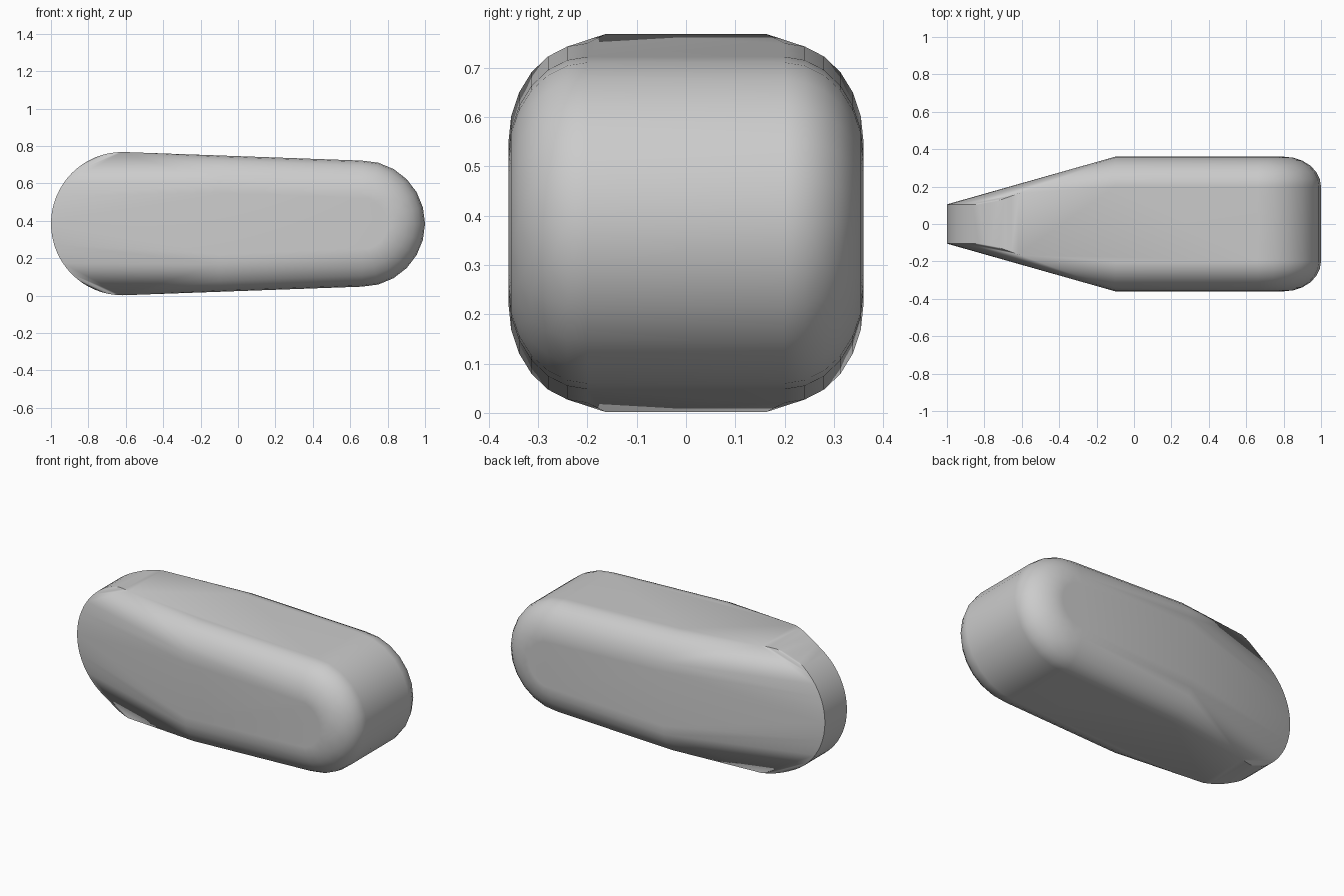
import bpy, bmesh
from math import sin, cos, pi

cube = bpy.data.objects.get("Cube")
if cube:
    bpy.data.objects.remove(cube)

MID = 0.385                    # height of the long axis
NOSE_X, NOSE_R = -0.617, 0.383  # thin rounded end
TAIL_X, TAIL_R = 0.663, 0.337   # thick rounded end
KNEE_X = -0.1                  # where the taper starts
HALF, DEPTH, INSET, STEPS = 0.36, 0.16, 0.2, 6


def body_points():
    pts = []
    # thin end: sharp rim of constant width, widening at its last points
    for i in range(33):
        a = pi / 2 + pi * i / 32
        x = NOSE_X + NOSE_R * cos(a)
        y = 0.105 + max(0, x + 0.78) * 0.36
        pts.append((x, y, MID + NOSE_R * sin(a)))
    # thick part: rounded edge rings
    knee_r = NOSE_R + (TAIL_R - NOSE_R) * (KNEE_X - NOSE_X) / (TAIL_X - NOSE_X)
    for s in range(STEPS + 1):
        t = pi / 2 * s / STEPS
        inset = INSET * (1 - cos(t))
        y = HALF - DEPTH * (1 - sin(t))
        for side in (-1, 1):
            pts.append((KNEE_X, y, MID + side * (knee_r - inset)))
        for i in range(13):
            a = -pi / 2 + pi * i / 12
            r = TAIL_R - inset
            pts.append((TAIL_X + r * cos(a), y, MID + r * sin(a)))
    return pts


# body: skin wrapped round the mirrored points
bm = bmesh.new()
for x, y, z in body_points():
    for side in (-1, 1):
        bm.verts.new((x, side * y, z))
hull = bmesh.ops.convex_hull(bm, input=bm.verts[:])
loose = [v for v in bm.verts if not v.link_faces]
bmesh.ops.delete(bm, geom=loose, context='VERTS')
bmesh.ops.dissolve_limit(bm, angle_limit=0.01, verts=bm.verts[:], edges=bm.edges[:])
bmesh.ops.recalc_face_normals(bm, faces=bm.faces[:])
mesh = bpy.data.meshes.new("body")
bm.to_mesh(mesh)
bm.free()
body = bpy.data.objects.new("body", mesh)
bpy.context.collection.objects.link(body)

# plain grey material
mat = bpy.data.materials.new("light_grey")
mat.use_nodes = True
colour = (0.6, 0.6, 0.6, 1)
mat.diffuse_color = colour
mat.node_tree.nodes["Principled BSDF"].inputs["Base Color"].default_value = colour
mesh.materials.append(mat)

# soft shading, broad faces kept flat
bpy.ops.object.select_all(action='DESELECT')
body.select_set(True)
bpy.context.view_layer.objects.active = body
bpy.ops.object.shade_smooth_by_angle(angle=0.7)
weighted = body.modifiers.new("flat_sides", 'WEIGHTED_NORMAL')
weighted.keep_sharp = True
